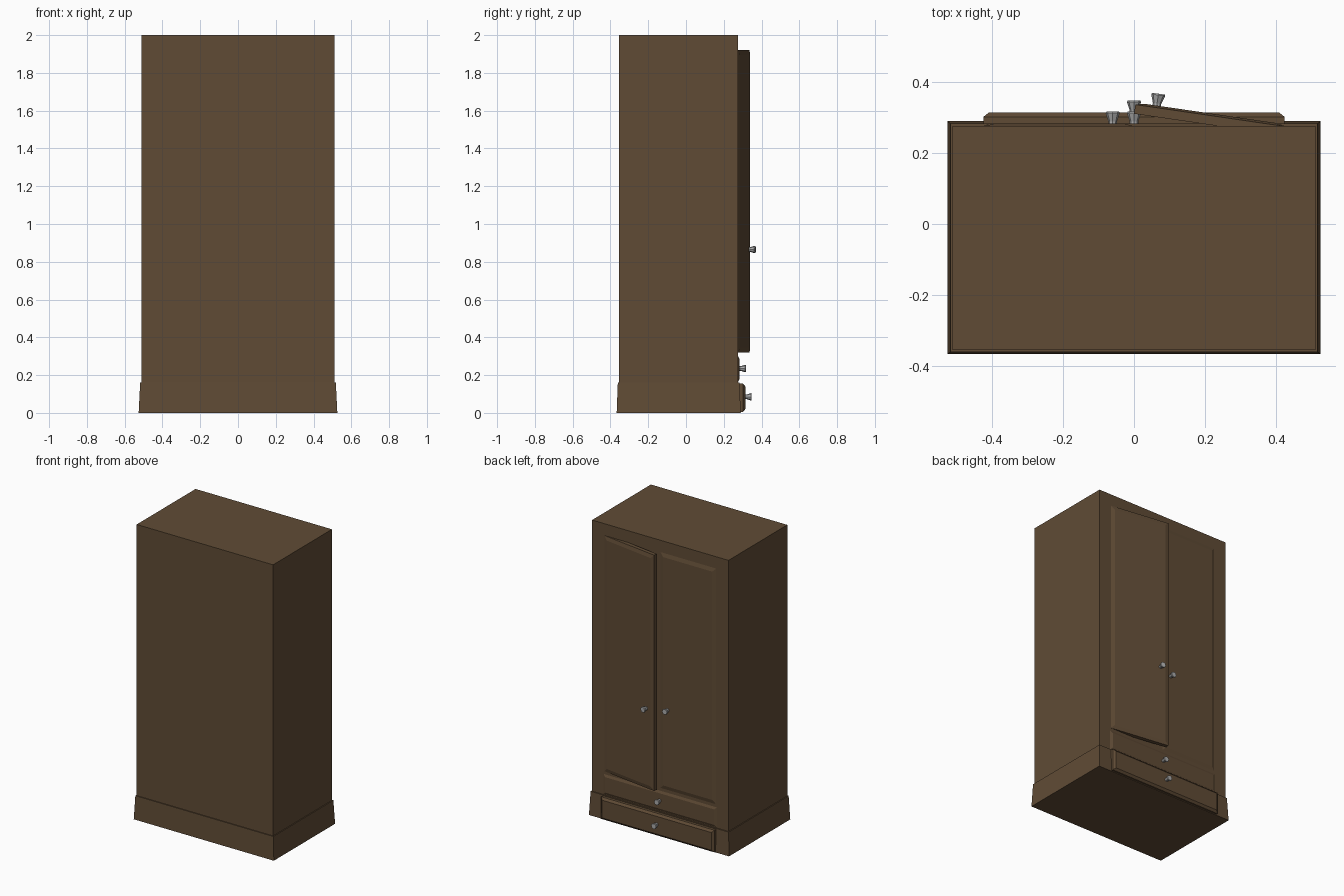
import bpy, bmesh, math
from mathutils import Matrix, Vector

if "Cube" in bpy.data.objects:
    bpy.data.objects.remove(bpy.data.objects["Cube"])


def material(name, rgb):
    m = bpy.data.materials.new(name)
    m.diffuse_color = (*rgb, 1)
    m.use_nodes = True
    m.node_tree.nodes["Principled BSDF"].inputs["Base Color"].default_value = m.diffuse_color
    return m


WOOD = material("brown wood", (0.117, 0.071, 0.036))
METAL = material("grey metal", (0.42, 0.42, 0.42))


def loft(name, rings, mat, matrix=Matrix()):
    """Join closed rings of equal point count and cap both ends."""
    bm = bmesh.new()
    vs = [[bm.verts.new(matrix @ Vector(p)) for p in r] for r in rings]
    n = len(vs[0])
    for a, b in zip(vs, vs[1:]):
        for i in range(n):
            j = (i + 1) % n
            bm.faces.new((a[i], a[j], b[j], b[i]))
    bm.faces.new(vs[0][::-1])
    bm.faces.new(vs[-1])
    bmesh.ops.recalc_face_normals(bm, faces=bm.faces)
    me = bpy.data.meshes.new(name)
    bm.to_mesh(me)
    bm.free()
    me.materials.append(mat)
    ob = bpy.data.objects.new(name, me)
    bpy.context.collection.objects.link(ob)
    return ob


def rect_z(hx, y0, y1, z):
    return [(-hx, y0, z), (hx, y0, z), (hx, y1, z), (-hx, y1, z)]


def panel(name, x0, x1, z0, z1, y0, y1, inset, depth, matrix=Matrix()):
    """Slab facing +y with a chamfered front rim."""
    def ring(y, d):
        return [(x0 + d, y, z0 + d), (x1 - d, y, z0 + d),
                (x1 - d, y, z1 - d), (x0 + d, y, z1 - d)]
    return loft(name, [ring(y0, 0), ring(y1 - depth, 0), ring(y1, inset)], WOOD, matrix)


def knob(name, x, y, z, matrix=Matrix()):
    """Eight-sided flared knob pointing along +y."""
    profile = [(0.012, -0.004), (0.012, 0.006), (0.020, 0.030), (0.018, 0.034)]
    rings = []
    for r, h in profile:
        rings.append([(x + r * math.cos(math.tau * i / 8), y + h,
                       z + r * math.sin(math.tau * i / 8)) for i in range(8)])
    loft(name, rings, METAL, matrix)


# Cabinet body and flared plinth
loft("cabinet_body", [rect_z(0.512, -0.355, 0.276, 0.15),
                      rect_z(0.512, -0.355, 0.276, 2.0)], WOOD)
loft("plinth", [rect_z(0.526, -0.367, 0.290, 0.0),
                rect_z(0.518, -0.361, 0.283, 0.16)], WOOD)

# Drawers
panel("lower_drawer", -0.425, 0.425, 0.005, 0.155, 0.25, 0.314, 0.015, 0.012)
knob("lower_drawer_knob", 0, 0.314, 0.085)
panel("upper_drawer", -0.425, 0.425, 0.165, 0.30, 0.25, 0.283, 0.015, 0.007)
knob("upper_drawer_knob", 0, 0.283, 0.235)

# Closed door
panel("closed_door", -0.42, -0.002, 0.32, 1.92, 0.25, 0.283, 0.025, 0.007)
knob("closed_door_knob", -0.06, 0.283, 0.865)

# Door standing ajar, turned about its outer front edge
hinge = Vector((0.42, 0.280, 0))
swing = (Matrix.Translation(hinge) @ Matrix.Rotation(math.radians(-8.3), 4, 'Z')
         @ Matrix.Translation(-hinge))
panel("open_door", 0.0, 0.42, 0.32, 1.92, 0.25, 0.282, 0.025, 0.006, swing)
knob("open_door_knob", 0.06, 0.282, 0.865, swing)
